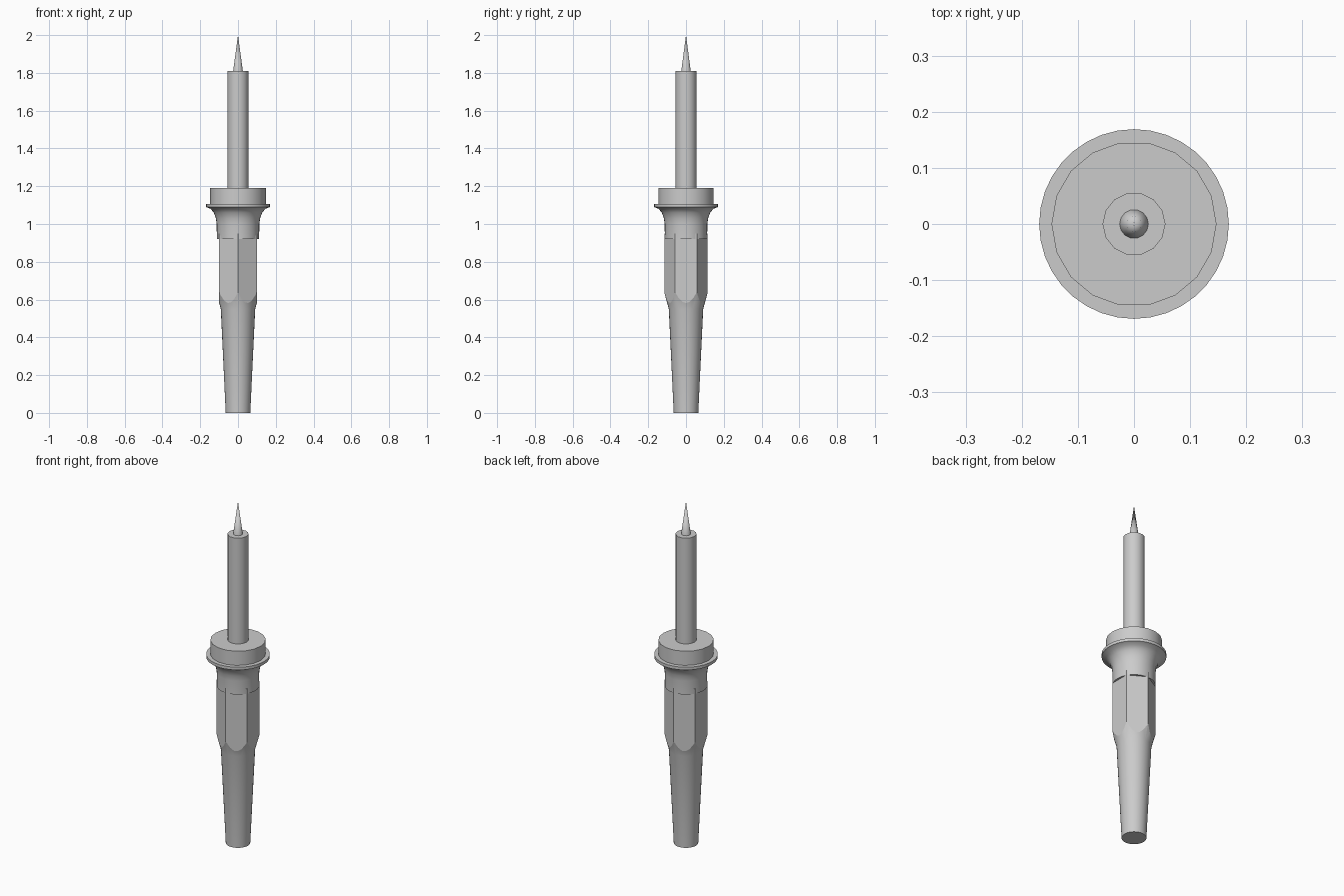
import bpy
import bmesh
import math

if "Cube" in bpy.data.objects:
    bpy.data.objects.remove(bpy.data.objects["Cube"], do_unlink=True)

grey = bpy.data.materials.new("plain grey")
grey.use_nodes = True
GREY = (0.6, 0.6, 0.6, 1)
grey.diffuse_color = GREY
grey.node_tree.nodes["Principled BSDF"].inputs["Base Color"].default_value = GREY


def lathe(name, profile, sides, turn=0.0):
    """Closed solid of revolution from (radius, height) pairs, bottom to top."""
    bm = bmesh.new()
    rings = []
    for r, z in profile:
        if r == 0:
            rings.append([bm.verts.new((0, 0, z))])
            continue
        angles = [turn + math.tau * i / sides for i in range(sides)]
        rings.append([bm.verts.new((r * math.cos(a), r * math.sin(a), z)) for a in angles])
    for low, high in zip(rings, rings[1:]):
        for i in range(sides):
            j = (i + 1) % sides
            if len(high) == 1:
                bm.faces.new((low[i], low[j], high[0]))
            else:
                bm.faces.new((low[i], low[j], high[j], high[i]))
    bm.faces.new(rings[0])
    if len(rings[-1]) > 1:
        bm.faces.new(rings[-1])
    bmesh.ops.recalc_face_normals(bm, faces=bm.faces)
    mesh = bpy.data.meshes.new(name)
    bm.to_mesh(mesh)
    bm.free()
    mesh.materials.append(grey)
    obj = bpy.data.objects.new(name, mesh)
    bpy.context.collection.objects.link(obj)
    return obj


def smooth(obj, degrees):
    bpy.ops.object.select_all(action='DESELECT')
    obj.select_set(True)
    bpy.context.view_layer.objects.active = obj
    bpy.ops.object.shade_smooth_by_angle(angle=math.radians(degrees))


# Handle: six-sided grip trimmed by a tapered round body
handle = lathe("handle", [(0.115, -0.05), (0.115, 0.95)], 6, math.pi / 6)
taper = lathe("taper_cutter", [(0.065, 0), (0.091, 0.55), (0.117, 0.645), (0.13, 1.0)], 32)
taper.hide_render = True
trim = handle.modifiers.new("trim", 'BOOLEAN')
trim.operation = 'INTERSECT'
trim.solver = 'EXACT'
trim.object = taper
bpy.context.view_layer.objects.active = handle
bpy.ops.object.modifier_apply(modifier="trim")
bpy.data.objects.remove(taper, do_unlink=True)
smooth(handle, 13)

# Flared collar with its thin guard flange
collar = lathe("collar", [(0.112, 0.92), (0.113, 1.0), (0.117, 1.03), (0.128, 1.06),
                          (0.145, 1.08), (0.169, 1.09), (0.169, 1.107)], 36)
smooth(collar, 35)

# Cap, heater barrel and pointed tip
cap = lathe("cap", [(0.147, 1.10), (0.147, 1.19)], 18)
smooth(cap, 30)
barrel = lathe("barrel", [(0.056, 1.18), (0.056, 1.81)], 14)
smooth(barrel, 30)
tip = lathe("tip", [(0.027, 1.80), (0, 2.0)], 14)
smooth(tip, 30)
